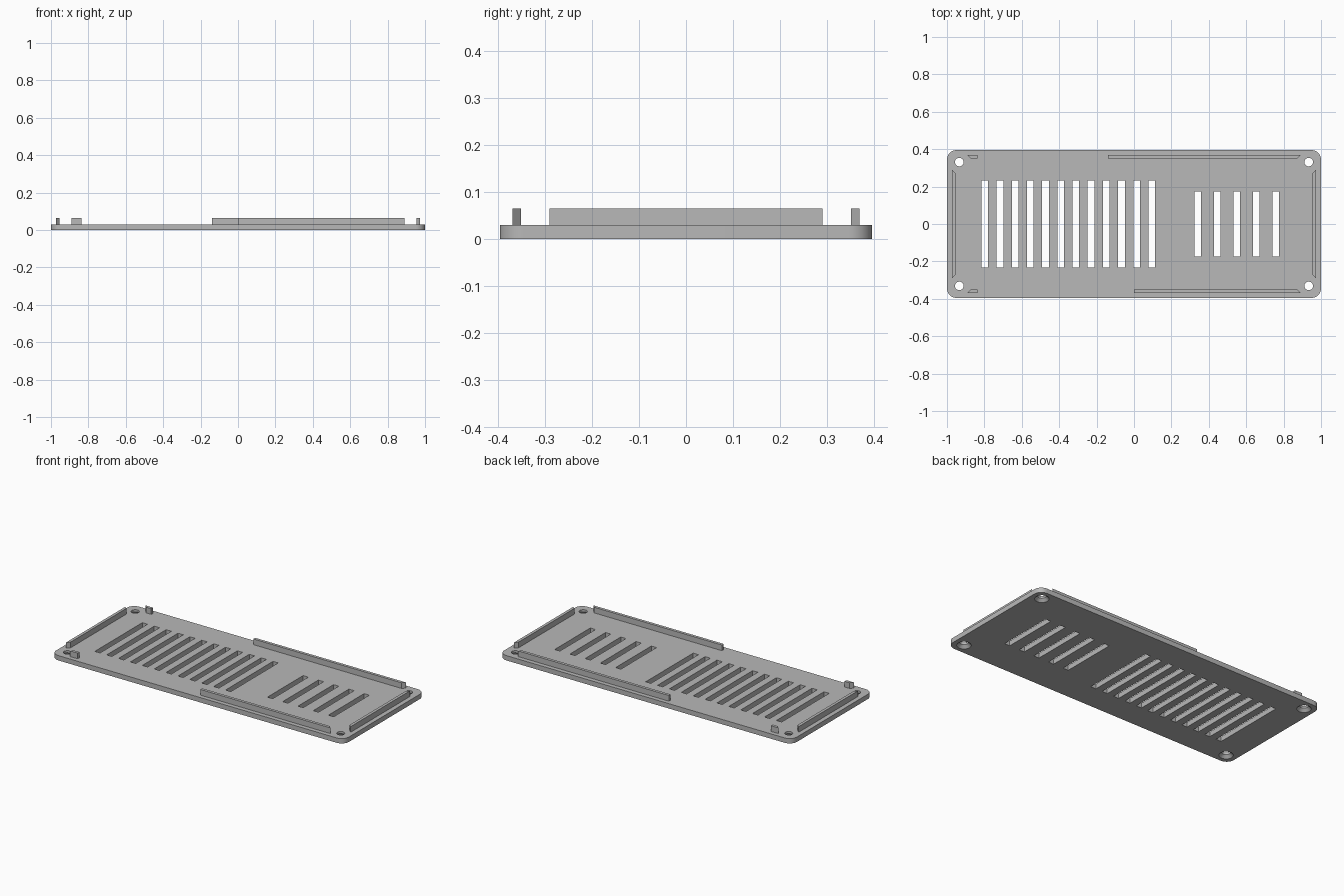
import bpy, bmesh
from math import sin, cos, pi, radians

cube = bpy.data.objects.get("Cube")
if cube:
    bpy.data.objects.remove(cube, do_unlink=True)

HALF_X, HALF_Y = 1.0, 0.395
PLATE_TOP, RAIL_TOP = 0.03, 0.065
CORNER = 0.05

grey = bpy.data.materials.new("grey plastic")
grey.use_nodes = True
colour = (0.48, 0.48, 0.48, 1)
grey.diffuse_color = colour
grey.node_tree.nodes["Principled BSDF"].inputs["Base Color"].default_value = colour


def loft(bm, sections):
    """Closed solid through (z, outline) sections with equal point counts."""
    rings = [[bm.verts.new((x, y, z)) for x, y in pts] for z, pts in sections]
    n = len(rings[0])
    bm.faces.new(rings[0][::-1])
    bm.faces.new(rings[-1])
    for low, high in zip(rings, rings[1:]):
        for i in range(n):
            j = (i + 1) % n
            bm.faces.new((low[i], low[j], high[j], high[i]))


def make_object(name, bm):
    bmesh.ops.recalc_face_normals(bm, faces=bm.faces)
    mesh = bpy.data.meshes.new(name)
    bm.to_mesh(mesh)
    bm.free()
    mesh.materials.append(grey)
    obj = bpy.data.objects.new(name, mesh)
    bpy.context.collection.objects.link(obj)
    return obj


def circle(cx, cy, r, n=32):
    return [(cx + r * cos(2 * pi * i / n), cy + r * sin(2 * pi * i / n)) for i in range(n)]


def rectangle(x0, x1, y0, y1):
    return [(x0, y0), (x1, y0), (x1, y1), (x0, y1)]


def rounded_rectangle(hx, hy, r, steps=10):
    pts = []
    for k, (sx, sy) in enumerate([(1, 1), (-1, 1), (-1, -1), (1, -1)]):
        for i in range(steps + 1):
            a = (k + i / steps) * pi / 2
            pts.append((sx * (hx - r) + r * cos(a), sy * (hy - r) + r * sin(a)))
    return pts


# Base plate with rounded corners
bm = bmesh.new()
outline = rounded_rectangle(HALF_X, HALF_Y, CORNER)
loft(bm, [(0, outline), (PLATE_TOP, outline)])
plate = make_object("base_plate", bm)

# Cutter for vent slots and countersunk screw holes
bm = bmesh.new()
for count, first, pitch, half_len in [(12, -0.798, 0.0812, 0.232), (5, 0.341, 0.1042, 0.174)]:
    for i in range(count):
        x = first + i * pitch
        slot = rectangle(x - 0.018, x + 0.018, -half_len, half_len)
        loft(bm, [(-0.02, slot), (0.05, slot)])
for x in (-0.934, 0.934):
    for y in (-0.331, 0.331):
        wide, narrow = circle(x, y, 0.04), circle(x, y, 0.023)
        loft(bm, [(-0.02, wide), (0, wide), (0.017, narrow), (0.05, narrow)])
cutter = make_object("opening_cutter", bm)
cutter.hide_render = True

cut = plate.modifiers.new("openings", "BOOLEAN")
cut.operation = "DIFFERENCE"
cut.solver = "EXACT"
cut.object = cutter
bpy.context.view_layer.update()
evaluated = plate.evaluated_get(bpy.context.evaluated_depsgraph_get())
plate.data = bpy.data.meshes.new_from_object(evaluated)
plate.modifiers.clear()
bpy.data.objects.remove(cutter, do_unlink=True)


def rail(name, pts):
    bm = bmesh.new()
    loft(bm, [(PLATE_TOP, pts), (RAIL_TOP, pts)])
    make_object(name, bm)


# Locating rails, mitred at the ends next to the corners
OUT_Y, IN_Y, MITRE = 0.368, 0.350, 0.018
for side, s, start in [("front", -1, 0.0), ("back", 1, -0.14)]:
    rail(side + "_long_rail", [(start, s * OUT_Y), (0.89, s * OUT_Y),
                               (0.89 - MITRE, s * IN_Y), (start, s * IN_Y)])
    rail(side + "_short_rail", [(-0.89, s * OUT_Y), (-0.838, s * OUT_Y),
                                (-0.838, s * IN_Y), (-0.89 + MITRE, s * IN_Y)])
for side, s in [("right", -1), ("left", 1)]:
    rail(side + "_end_rail", [(s * 0.972, -0.29), (s * 0.972, 0.29),
                              (s * 0.954, 0.29 - MITRE), (s * 0.954, -0.29 + MITRE)])

# Smooth the rounded corners and holes only
bpy.ops.object.select_all(action="DESELECT")
plate.select_set(True)
bpy.context.view_layer.objects.active = plate
bpy.ops.object.shade_smooth_by_angle(angle=radians(30))
